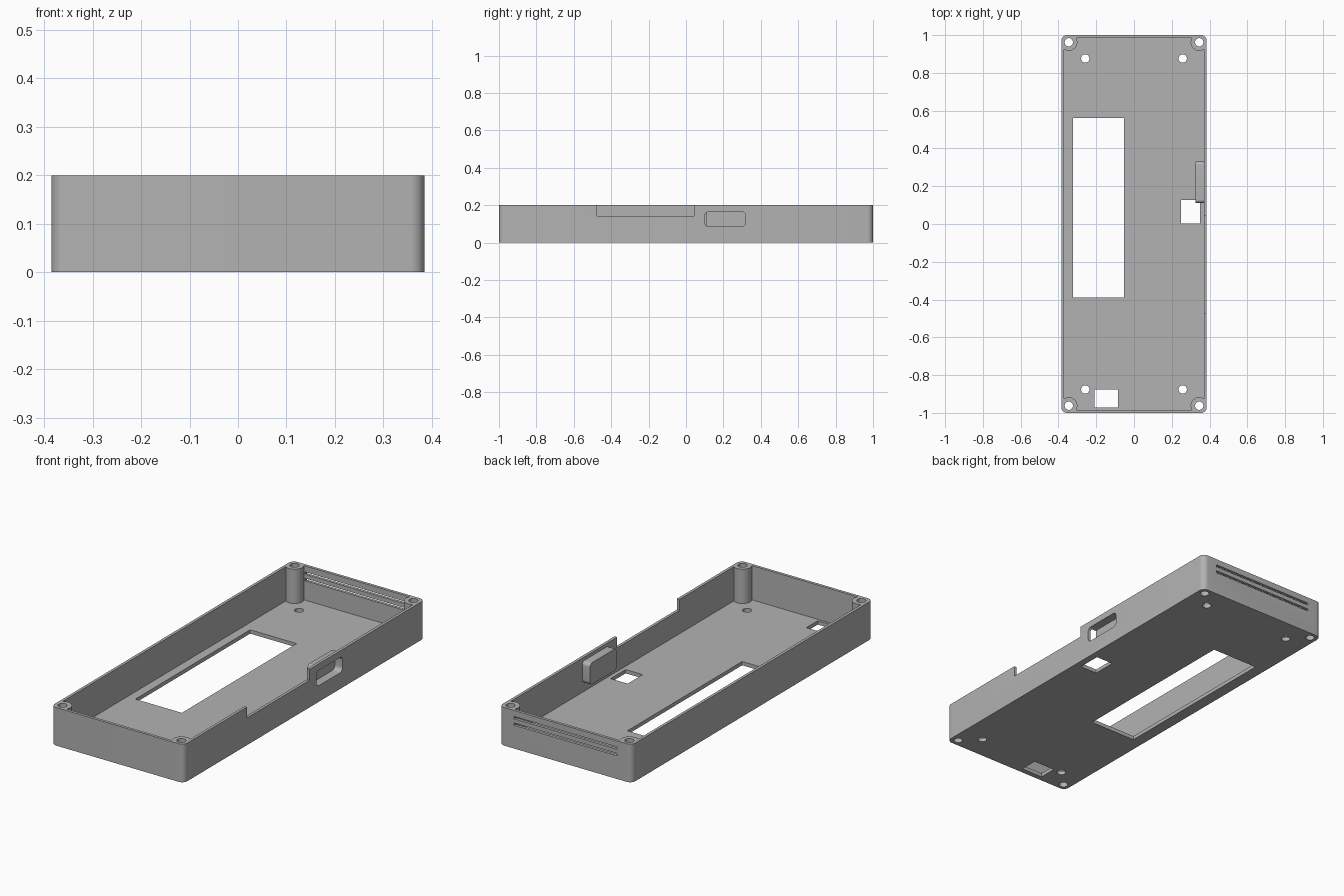
import bpy, bmesh, math
from mathutils import Matrix, Vector

cube = bpy.data.objects.get("Cube")
if cube:
    bpy.data.objects.remove(cube, do_unlink=True)

grey = bpy.data.materials.new("matte grey")
grey.use_nodes = True
grey.diffuse_color = (0.45, 0.45, 0.45, 1)
grey.node_tree.nodes["Principled BSDF"].inputs["Base Color"].default_value = grey.diffuse_color

ALONG_X = Matrix(((0, 0, 1), (1, 0, 0), (0, 1, 0))).to_4x4()   # profile in y-z, extruded along x


def prism(name, points, low, high, turn=Matrix()):
    """Extrude a flat outline from low to high."""
    bm = bmesh.new()
    face = bm.faces.new([bm.verts.new((p[0], p[1], low)) for p in points])
    top = bmesh.ops.extrude_face_region(bm, geom=[face])["geom"]
    bmesh.ops.translate(bm, vec=(0, 0, high - low),
                        verts=[v for v in top if isinstance(v, bmesh.types.BMVert)])
    bm.transform(turn)
    bmesh.ops.recalc_face_normals(bm, faces=bm.faces)
    mesh = bpy.data.meshes.new(name)
    bm.to_mesh(mesh)
    bm.free()
    mesh.materials.append(grey)
    obj = bpy.data.objects.new(name, mesh)
    bpy.context.collection.objects.link(obj)
    return obj


def arc(cx, cy, r, start, end, steps=8):
    angles = [start + (end - start) * i / steps for i in range(steps + 1)]
    return [(cx + r * math.cos(a), cy + r * math.sin(a)) for a in angles]


def rectangle(u0, u1, v0, v1, r=0):
    if not r:
        return [(u0, v0), (u1, v0), (u1, v1), (u0, v1)]
    corners = [(u1 - r, v1 - r), (u0 + r, v1 - r), (u0 + r, v0 + r), (u1 - r, v0 + r)]
    quarter = math.pi / 2
    return [p for i, c in enumerate(corners) for p in arc(*c, r, i * quarter, (i + 1) * quarter)]


def circle(cx, cy, r):
    return arc(cx, cy, r, 0, math.tau, 32)[:-1]


def combine(target, tool, operation="DIFFERENCE"):
    mod = target.modifiers.new("combine", "BOOLEAN")
    mod.operation, mod.solver, mod.object = operation, "EXACT", tool
    bpy.context.view_layer.objects.active = target
    bpy.ops.object.modifier_apply(modifier=mod.name)
    bpy.data.objects.remove(tool, do_unlink=True)


# Main dimensions
HALF_X, HALF_Y, HEIGHT = 0.385, 1.0, 0.2
WALL, FLOOR = 0.015, 0.02
POST_X, POST_Y, POST_R = 0.345, 0.962, 0.045
IN_X, IN_Y = HALF_X - WALL, HALF_Y - WALL

# Rounded outer block
case = prism("case_tray", rectangle(-HALF_X, HALF_X, -HALF_Y, HALF_Y, 0.03), 0, HEIGHT)

# Cavity outline, leaving a round screw post in each corner
dx, dy = IN_X - POST_X, IN_Y - POST_Y
begin = -math.acos(dx / POST_R)
finish = math.pi - math.asin(dy / POST_R) - math.tau
corner = arc(POST_X, POST_Y, POST_R, begin, finish, 20)
outline = []
for sx, sy in ((1, 1), (-1, 1), (-1, -1), (1, -1)):
    part = [(sx * x, sy * y) for x, y in corner]
    outline += part if sx * sy > 0 else part[::-1]
combine(case, prism("cavity", outline, FLOOR, HEIGHT + 0.1))

# Port boss on the inside of the side wall
boss = prism("port_boss", rectangle(0.11, 0.332, 0.068, 0.182, 0.02), 0.325, 0.378, ALONG_X)
combine(case, boss, "UNION")

# Port recess and the slot through it
combine(case, prism("port_recess", rectangle(0.1, 0.318, 0.085, 0.165, 0.022), 0.34, 0.5, ALONG_X))
combine(case, prism("port_slot", rectangle(0.148, 0.275, 0.1, 0.15, 0.01), 0.3, 0.36, ALONG_X))

# Notch in the side wall rim
combine(case, prism("rim_notch", rectangle(-0.475, 0.042, 0.143, 0.3), 0.34, 0.5, ALONG_X))

# Two ventilation slots in the back wall
for z in (0.128, 0.162):
    combine(case, prism("vent", rectangle(-0.3, 0.3, 0.95, 1.1), z - 0.006, z + 0.006))

# Floor openings: display window, connector and switch
for box in ((-0.323, -0.053, -0.39, 0.562), (0.25, 0.349, 0.002, 0.127), (-0.21, -0.085, -0.972, -0.877)):
    combine(case, prism("opening", rectangle(*box), -0.1, 0.05))

# Screw holes through the posts and mounting holes in the floor
for sx in (-1, 1):
    for sy in (-1, 1):
        for x, y in ((POST_X, POST_Y), (0.258, 0.876)):
            combine(case, prism("hole", circle(sx * x, sy * y, 0.022), -0.1, 0.4))

# Smooth the rounded parts, keep the edges sharp
bpy.ops.object.select_all(action="DESELECT")
case.select_set(True)
bpy.context.view_layer.objects.active = case
bpy.ops.object.shade_smooth_by_angle(angle=math.radians(30))
